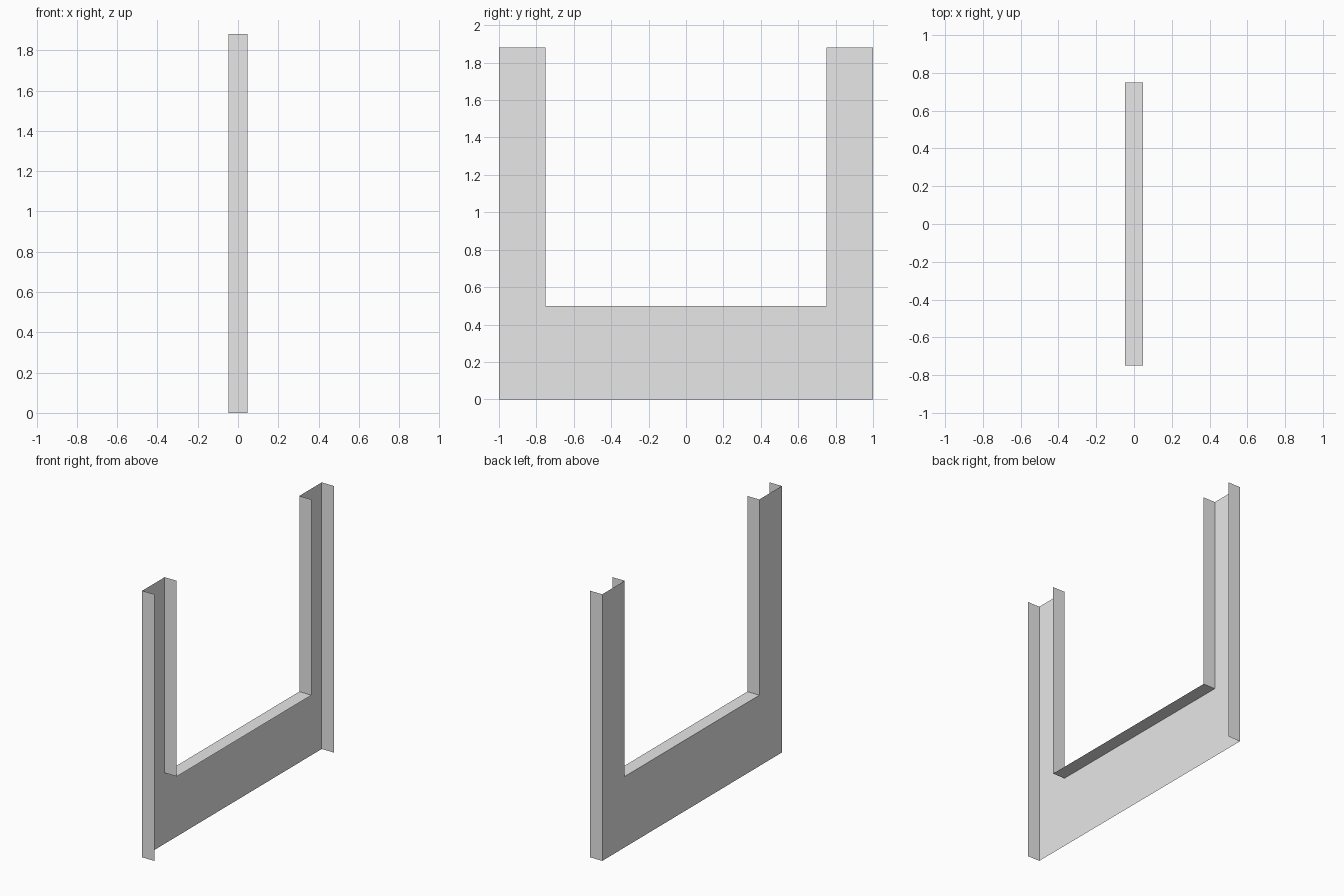
import bpy
import bmesh

cube = bpy.data.objects.get("Cube")
if cube:
    bpy.data.objects.remove(cube, do_unlink=True)

HALF_DEPTH = 0.047
HALF_WIDTH, OPENING = 1.0, 0.75
SILL, TOP = 0.5, 1.88

grey = bpy.data.materials.new("plain grey")
grey.use_nodes = True
colour = (0.8, 0.8, 0.8, 1)
grey.diffuse_color = colour
grey.node_tree.nodes["Principled BSDF"].inputs["Base Color"].default_value = colour

# U-shaped sheet, split into two legs and a lower panel
bm = bmesh.new()


def sheet(points):
    return bm.faces.new([bm.verts.new((-HALF_DEPTH, y, z)) for y, z in points])


half = [(0, 0), (0, SILL), (OPENING, SILL), (OPENING, TOP), (HALF_WIDTH, TOP), (HALF_WIDTH, 0)]
outline = half[1:] + [(-y, z) for y, z in reversed(half[2:])]
face = sheet(outline)

# Flanges: fold every edge except the open leg tops and the open bottom
folded = []
for edge in face.edges:
    a, b = (v.co for v in edge.verts)
    level = abs(a.z - b.z) < 0.001
    if not level or abs(a.z - SILL) < 0.001:
        folded.append(edge)
result = bmesh.ops.extrude_edge_only(bm, edges=folded)
moved = [g for g in result["geom"] if isinstance(g, bmesh.types.BMVert)]
bmesh.ops.translate(bm, verts=moved, vec=(2 * HALF_DEPTH, 0, 0))
bmesh.ops.recalc_face_normals(bm, faces=bm.faces)
if face.normal.x > 0:
    bmesh.ops.reverse_faces(bm, faces=bm.faces)

mesh = bpy.data.meshes.new("flanged_surround")
bm.to_mesh(mesh)
bm.free()
mesh.materials.append(grey)
surround = bpy.data.objects.new("flanged_surround", mesh)
bpy.context.collection.objects.link(surround)
